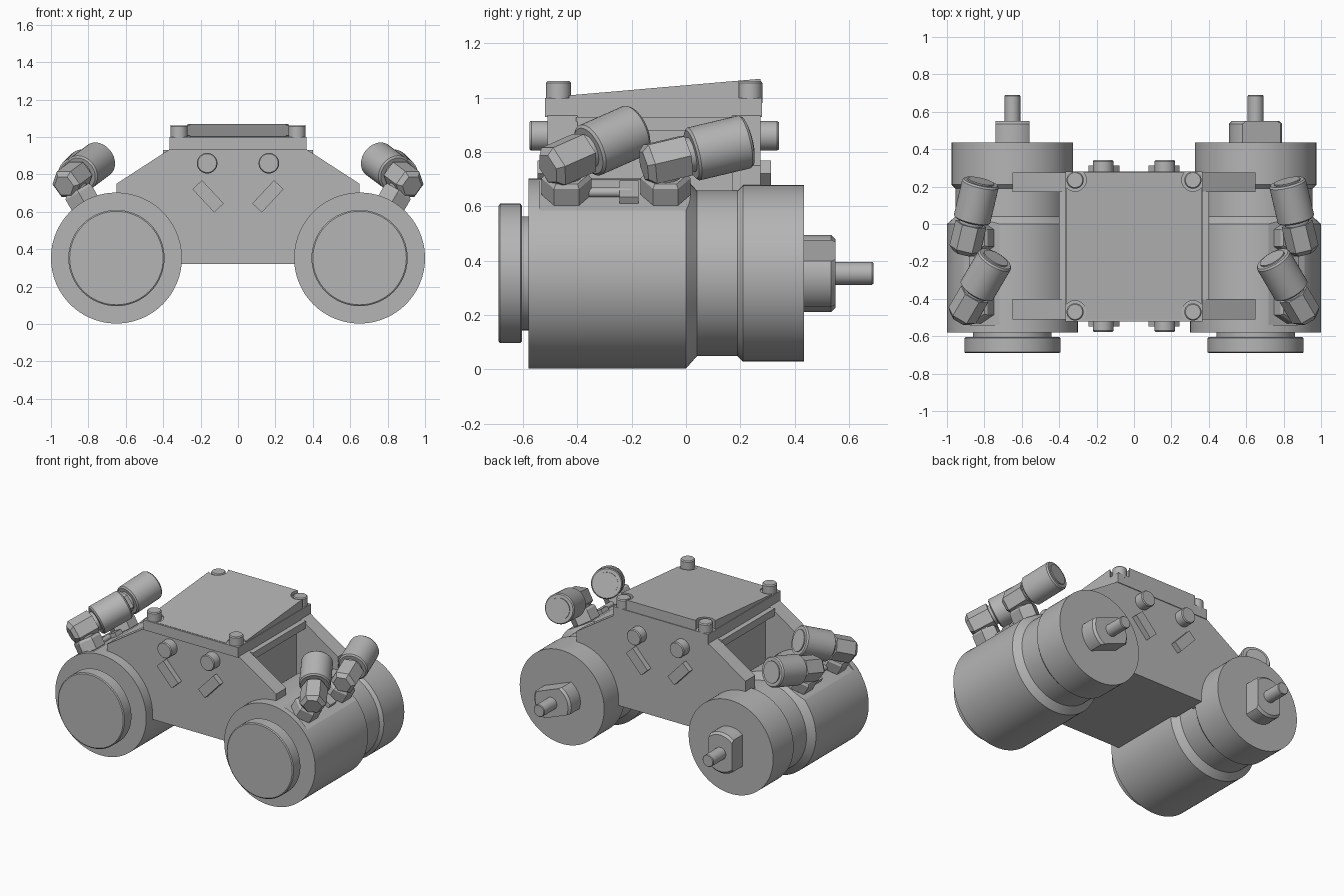
import bpy, bmesh
from math import sin, cos, pi, radians
from mathutils import Vector, Matrix

cube = bpy.data.objects.get("Cube")
if cube:
    bpy.data.objects.remove(cube)

GREY = (0.46, 0.46, 0.46, 1)
metal = bpy.data.materials.new("grey metal")
metal.use_nodes = True
metal.diffuse_color = GREY
metal.node_tree.nodes["Principled BSDF"].inputs["Base Color"].default_value = GREY


def finish(name, bm, smooth=True):
    bmesh.ops.recalc_face_normals(bm, faces=bm.faces)
    mesh = bpy.data.meshes.new(name)
    bm.to_mesh(mesh)
    bm.free()
    ob = bpy.data.objects.new(name, mesh)
    bpy.context.collection.objects.link(ob)
    mesh.materials.append(metal)
    if smooth:
        bpy.ops.object.select_all(action='DESELECT')
        ob.select_set(True)
        bpy.context.view_layer.objects.active = ob
        bpy.ops.object.shade_smooth_by_angle(angle=radians(25))
    return ob


def lathe(name, profile, loc=(0, 0, 0), axis=(0, 1, 0), sides=64, turn=0):
    """Turned part: profile of (distance along axis, radius)."""
    bm = bmesh.new()
    rings = [[bm.verts.new((r * cos(turn + 2 * pi * i / sides),
                            r * sin(turn + 2 * pi * i / sides), d))
              for i in range(sides)] for d, r in profile]
    for a, b in zip(rings, rings[1:]):
        for i in range(sides):
            j = (i + 1) % sides
            bm.faces.new((a[i], a[j], b[j], b[i]))
    bm.faces.new(rings[0])
    bm.faces.new(rings[-1])
    rot = Vector(axis).to_track_quat('Z', 'Y').to_matrix().to_4x4()
    bm.transform(Matrix.Translation(loc) @ rot)
    return finish(name, bm, sides > 8)


def prism(name, outline, start, end, axis='Y'):
    """Outline extruded along Y (points x, z) or X (points y, z)."""
    bm = bmesh.new()
    place = (lambda p, t: (p[0], t, p[1])) if axis == 'Y' else (lambda p, t: (t, p[0], p[1]))
    a = [bm.verts.new(place(p, start)) for p in outline]
    b = [bm.verts.new(place(p, end)) for p in outline]
    for i in range(len(a)):
        j = (i + 1) % len(a)
        bm.faces.new((a[i], a[j], b[j], b[i]))
    bm.faces.new(a)
    bm.faces.new(b)
    return finish(name, bm, False)


def box(name, centre, size, rot=None):
    bm = bmesh.new()
    bmesh.ops.create_cube(bm, size=1)
    bm.transform(Matrix.Translation(centre) @ (rot or Matrix()) @ Matrix.Diagonal((*size, 1)))
    return finish(name, bm, False)


def cut(ob, cutter):
    mod = ob.modifiers.new("cut", 'BOOLEAN')
    mod.operation = 'DIFFERENCE'
    mod.solver = 'EXACT'
    mod.object = cutter
    bpy.context.view_layer.objects.active = ob
    bpy.ops.object.modifier_apply(modifier=mod.name)
    bpy.data.objects.remove(cutter)


CX, CZ = 0.65, 0.353
TILT = radians(60)

for s, side in ((1, "left"), (-1, "right")):
    hub = Vector((s * CX, 0, CZ))
    out = Vector((s * cos(TILT), 0, sin(TILT)))

    # drum with stepped rear flange and a flat for the fittings
    drum = lathe(side + "_drum", [(-0.58, 0.35), (0, 0.35), (0.04, 0.305), (0.19, 0.305),
                                  (0.21, 0.325), (0.435, 0.325)], hub, sides=96)
    tilt = Matrix.Rotation(s * (pi / 2 - TILT), 4, 'Y')
    cut(drum, box("flat_cutter", hub + out * 0.432 + Vector((0, -0.25, 0)), (0.4, 0.58, 0.2), tilt))
    drum.select_set(True)
    bpy.ops.object.shade_smooth_by_angle(angle=radians(25))

    # front cap and rear shaft
    lathe(side + "_front_cap", [(-0.69, 0.25), (-0.685, 0.257), (-0.61, 0.257), (-0.605, 0.25),
                                (-0.605, 0.21), (-0.57, 0.21)], hub)
    lathe(side + "_shaft", [(0.43, 0.042), (0.685, 0.042), (0.69, 0.038)], hub, sides=32)

    # collar with two wrench flats
    collar = lathe(side + "_collar", [(0.43, 0.142), (0.535, 0.142), (0.55, 0.127)], hub, sides=48)
    normal = radians(69 if s > 0 else 0)
    for k in (1, -1):
        n = Vector((cos(normal), 0, sin(normal))) * k
        cut(collar, box("collar_cutter", hub + n * 0.19 + Vector((0, 0.5, 0)),
                        (0.2, 0.3, 0.4), Matrix.Rotation(-normal, 4, 'Y')))

    # elbow hose fittings
    for place, y, aim in (("front", -0.44, (-0.1, 0.17, 0.075)), ("rear", -0.075, (-0.045, 0.19, 0.045))):
        name = side + "_" + place + "_fitting"
        base = hub + Vector((0, y, 0))
        d = Vector((s * aim[0], aim[1], aim[2])).normalized()
        elbow = base + out * 0.48
        lathe(name + "_nut", [(0.325, 0.08), (0.335, 0.092), (0.405, 0.092), (0.42, 0.08)],
              base, out, 6)
        lathe(name + "_stem", [(0.41, 0.06), (0.49, 0.06)], base, out, 24)
        lathe(name + "_elbow", [(-0.085, 0.06), (-0.06, 0.085), (0.08, 0.085)], elbow, d, 6)
        lathe(name + "_neck", [(0.07, 0.065), (0.13, 0.065)], elbow, d, 24)
        lathe(name + "_sleeve", [(0.1, 0.09), (0.108, 0.1), (0.305, 0.1), (0.315, 0.093),
                                 (0.315, 0.072), (0.322, 0.072)], elbow, d, 40)

    # small valve block between the fittings
    box(side + "_valve_block", hub + out * 0.335 + Vector((0, -0.21, 0)), (0.12, 0.07, 0.05), tilt)
    lathe(side + "_valve_pin", [(-0.36, 0.018), (-0.2, 0.018)], hub + out * 0.345, sides=16)

# bracket plates, with screws and angled pads on their outer faces
half = [(0.365, 0.935), (0.65, 0.75), (0.65, 0.32)]
bracket = half + [(-x, z) for x, z in reversed(half)]
for place, inner, outer in (("front", -0.4, -0.51), ("rear", 0.17, 0.275)):
    prism(place + "_bracket_plate", bracket, inner, outer)
    k = 1 if outer > 0 else -1
    for s in (1, -1):
        lathe(place + "_screw", [(-0.01, 0.055), (0.06, 0.055), (0.067, 0.05)],
              (s * 0.165, outer, 0.86), (0, k, 0), 32)
        box(place + "_pad", (s * 0.16, outer + k * 0.015, 0.683), (0.17, 0.045, 0.07),
            Matrix.Rotation(radians(-47 * s), 4, 'Y'))

# core between the plates
box("bracket_shelf", (0, -0.115, 0.905), (0.8, 0.58, 0.05))
box("bracket_core", (0, -0.115, 0.6), (0.66, 0.58, 0.56))

# cover plate and sloping lid with corner notches for the bolts
box("cover_plate", (0, -0.12, 0.965), (0.73, 0.8, 0.07))
lid = prism("sloping_lid", [(-0.51, 0.99), (0.275, 0.99), (0.275, 1.07), (-0.51, 1.002)],
            -0.36, 0.36, 'X')
for x in (-0.315, 0.315):
    for y in (-0.47, 0.235):
        e = 1 if y > 0 else -1
        cut(lid, lathe("notch_cutter", [(0.95, 0.06), (1.2, 0.06)], (x, y, 0), (0, 0, 1), 32))
        cut(lid, box("corner_cutter", (x * 1.15, y + e * 0.05, 1.07), (0.096, 0.1, 0.3)))
        lathe("cover_bolt", [(0.98, 0.046), (1.055, 0.046), (1.062, 0.04)],
              (x, y, 0), (0, 0, 1), 32)
